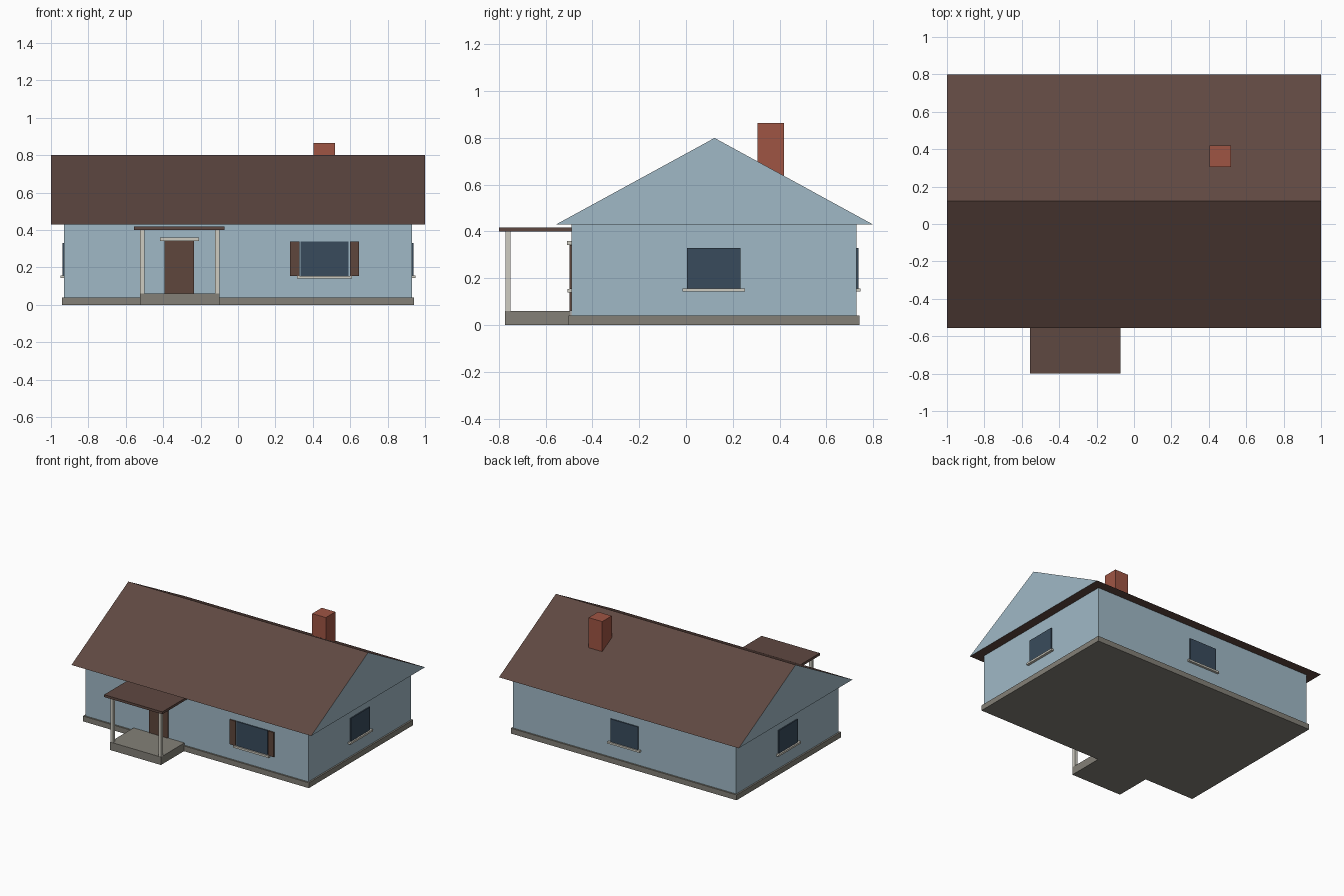
import bpy, bmesh

if "Cube" in bpy.data.objects:
    bpy.data.objects.remove(bpy.data.objects["Cube"])


def material(name, r, g, b):
    """Flat colour from sRGB 0-255 values."""
    lin = [((c / 255 + 0.055) / 1.055) ** 2.4 for c in (r, g, b)]
    m = bpy.data.materials.new(name)
    m.diffuse_color = (*lin, 1)
    m.use_nodes = True
    m.node_tree.nodes["Principled BSDF"].inputs["Base Color"].default_value = m.diffuse_color
    return m


WALL = material("pale_blue_wall", 160, 185, 198)
ROOF = material("brown_roof", 95, 72, 65)
WOOD = material("brown_wood", 95, 70, 60)
BRICK = material("red_brick", 159, 85, 68)
STONE = material("grey_stone", 131, 128, 119)
TRIM = material("cream_trim", 207, 204, 193)
GLASS = material("dark_glass", 57, 75, 92)


def finish(name, bm, *mats):
    bmesh.ops.recalc_face_normals(bm, faces=bm.faces)
    me = bpy.data.meshes.new(name)
    bm.to_mesh(me)
    bm.free()
    for m in mats:
        me.materials.append(m)
    ob = bpy.data.objects.new(name, me)
    bpy.context.collection.objects.link(ob)
    return ob


def box(name, x, y, z, mat):
    """Box from (min, max) pairs on each axis."""
    bm = bmesh.new()
    bmesh.ops.create_cube(bm, size=1)
    for v in bm.verts:
        v.co = [a[0] if c < 0 else a[1] for c, a in zip(v.co, (x, y, z))]
    return finish(name, bm, mat)


# Walls and foundation
X0, X1, Y0, Y1 = -0.93, 0.93, -0.49, 0.73
box("foundation", (-0.942, 0.942), (-0.502, 0.742), (0, 0.04), STONE)
box("walls", (X0, X1), (Y0, Y1), (0.005, 0.431), WALL)

# Main roof: extruded triangle, gable ends in wall colour
bm = bmesh.new()
profile = [(-0.556, 0.43), (0.8, 0.43), (0.122, 0.8)]
end = bm.faces.new([bm.verts.new((-1, y, z)) for y, z in profile])
ext = bmesh.ops.extrude_face_region(bm, geom=[end], use_keep_orig=True)
bmesh.ops.translate(bm, vec=(2, 0, 0),
                    verts=[g for g in ext["geom"] if isinstance(g, bmesh.types.BMVert)])
bm.normal_update()
for f in bm.faces:
    f.material_index = 1 if abs(f.normal.x) > 0.9 else 0
finish("main_roof", bm, ROOF, WALL)

# Chimney
box("chimney", (0.405, 0.518), (0.306, 0.42), (0.55, 0.864), BRICK)

# Porch: slab, two posts, flat roof
box("porch_slab", (-0.525, -0.1), (-0.775, -0.495), (0, 0.06), STONE)
for side, x in (("left", -0.525), ("right", -0.124)):
    box(f"porch_post_{side}", (x, x + 0.024), (-0.772, -0.75), (0.06, 0.402), TRIM)
box("porch_roof", (-0.556, -0.071), (-0.8, -0.485), (0.4, 0.418), ROOF)

# Front door with lintel
box("front_door", (-0.392, -0.235), (-0.499, Y0), (0.06, 0.342), WOOD)
box("door_lintel", (-0.418, -0.209), (-0.509, -0.487), (0.342, 0.359), TRIM)

# Front window with shutters
box("front_window", (0.334, 0.592), (-0.497, Y0), (0.153, 0.339), GLASS)
box("front_sill", (0.315, 0.61), (-0.507, -0.487), (0.14, 0.155), TRIM)
for side, x in (("left", 0.279), ("right", 0.598)):
    box(f"shutter_{side}", (x, x + 0.049), (-0.499, Y0), (0.153, 0.339), WOOD)

# Side windows, mirrored left and right
for side, s in (("left", -1), ("right", 1)):
    def span(a, b):
        return tuple(sorted((s * a, s * b)))
    box(f"{side}_window", span(0.93, 0.938), (0.004, 0.234), (0.153, 0.33), GLASS)
    box(f"{side}_sill", span(0.927, 0.949), (-0.015, 0.253), (0.143, 0.157), TRIM)

# Back window
box("back_window", (-0.115, 0.115), (Y1, 0.738), (0.153, 0.33), GLASS)
box("back_sill", (-0.134, 0.134), (0.727, 0.747), (0.143, 0.157), TRIM)
